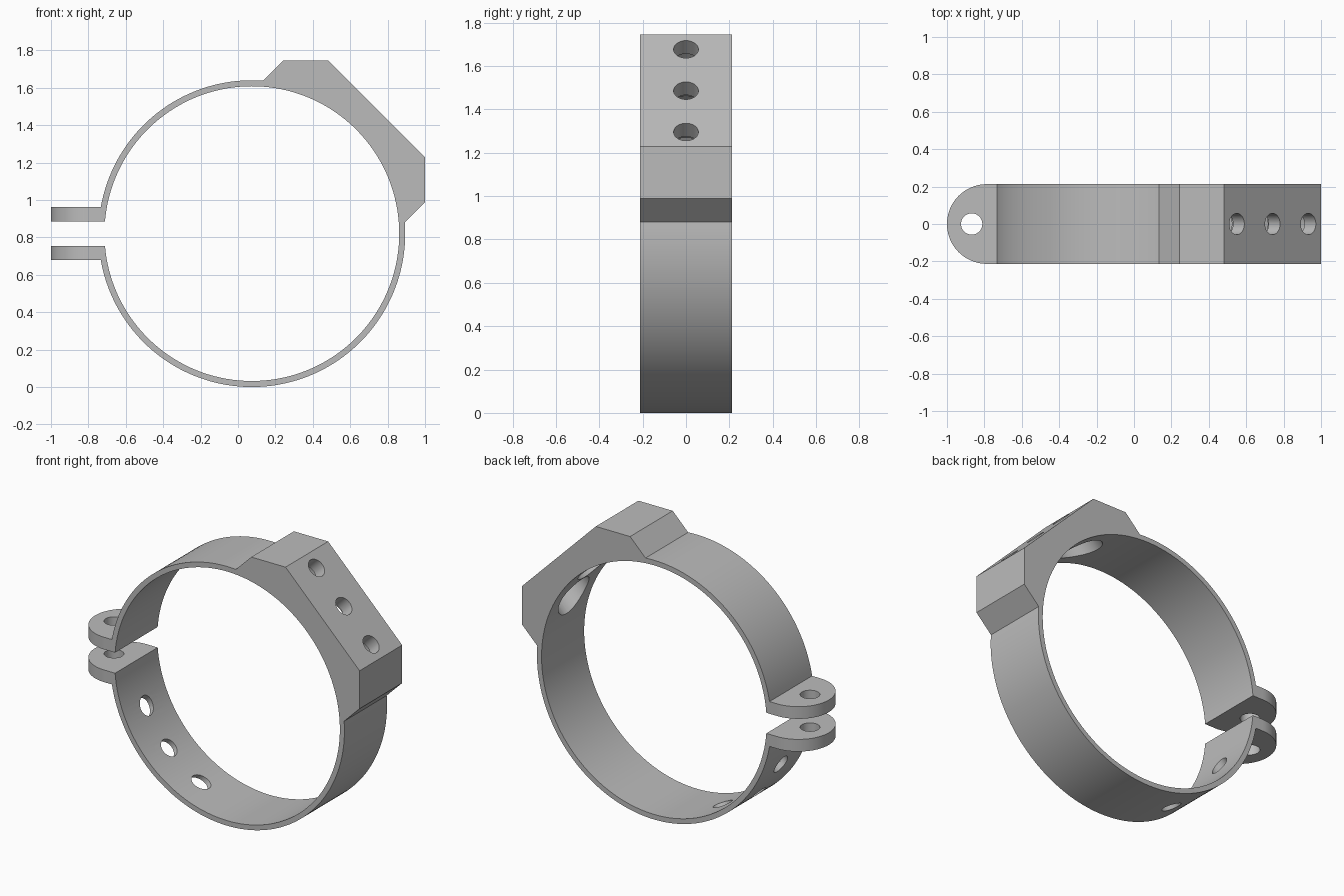
import bpy, bmesh, math
from mathutils import Matrix, Vector

cube = bpy.data.objects.get("Cube")
if cube:
    bpy.data.objects.remove(cube, do_unlink=True)

CX, CZ = 0.074, 0.82          # ring centre
R_OUT, R_IN = 0.82, 0.788     # band radii
HALF = 0.213                  # half width of the band
GAP, LUG = 0.065, 0.142       # lug inner and outer heights from centre
HOLE, BORE = 0.057, 0.13      # screw hole and nut recess radii

grey = bpy.data.materials.new("grey metal")
grey.use_nodes = True
grey.diffuse_color = (0.5, 0.5, 0.5, 1)
grey.node_tree.nodes["Principled BSDF"].inputs["Base Color"].default_value = (0.5, 0.5, 0.5, 1)


def arc(r, a, b, n, cx=0, cy=0):
    """Points on an arc from angle a to angle b."""
    return [(cx + r * math.cos(a + (b - a) * i / n),
             cy + r * math.sin(a + (b - a) * i / n)) for i in range(n + 1)]


def prism(name, outline, depth, matrix):
    """Extrude a flat outline along local z and place it."""
    bm = bmesh.new()
    face = bm.faces.new([bm.verts.new((x, y, 0)) for x, y in outline])
    moved = bmesh.ops.extrude_face_region(bm, geom=[face])["geom"]
    bmesh.ops.translate(bm, vec=(0, 0, depth),
                        verts=[v for v in moved if isinstance(v, bmesh.types.BMVert)])
    bmesh.ops.recalc_face_normals(bm, faces=bm.faces)
    bm.transform(matrix)
    mesh = bpy.data.meshes.new(name)
    bm.to_mesh(mesh)
    bm.free()
    obj = bpy.data.objects.new(name, mesh)
    bpy.context.collection.objects.link(obj)
    mesh.materials.append(grey)
    return obj


def rod(name, r, start, direction, length):
    """Round cutter from a start point along a direction."""
    turn = Vector(direction).to_track_quat('Z', 'Y').to_matrix().to_4x4()
    return prism(name, arc(r, 0, math.tau * 47 / 48, 47), length,
                 Matrix.Translation(start) @ turn)


def boolean(target, cutter, operation):
    """Apply a boolean, then remove the cutter."""
    mod = target.modifiers.new("cut", 'BOOLEAN')
    mod.operation, mod.solver, mod.object = operation, 'EXACT', cutter
    cutter.hide_render = True
    bpy.context.view_layer.objects.active = target
    bpy.ops.object.modifier_apply(modifier=mod.name)
    bpy.data.objects.remove(cutter, do_unlink=True)


# Side outline: band, mounting block and two clamp lugs
lug_a = math.asin(LUG / R_OUT)
gap_a = math.asin(GAP / R_IN)
block = [(0.168, 0.925), (0.408, 0.925), (0.926, 0.408), (0.926, 0.168)]
block_a = math.atan2(0.818, 0.06)
outline = [(-1.1, GAP), (-1.1, LUG)]
outline += arc(R_OUT, math.pi - lug_a, block_a, 36)
outline += block
outline += arc(R_OUT, math.pi / 2 - block_a, lug_a - math.pi, 84)
outline += [(-1.1, -LUG), (-1.1, -GAP)]
outline += arc(R_IN, gap_a - math.pi, math.pi - gap_a, 144)
upright = Matrix.Translation((CX, 0.3, CZ)) @ Matrix.Rotation(math.pi / 2, 4, 'X')
clamp = prism("ring_clamp", outline, 0.6, upright)

# Trim to width and round the lug ends in plan
plan = arc(HALF, math.pi / 2, math.pi * 1.5, 40, cx=HALF - 1) + [(1.3, -HALF), (1.3, HALF)]
boolean(clamp, prism("plan_trim", plan, 2.4, Matrix.Translation((0, 0, -0.3))), 'INTERSECT')

# Bolt hole through both lugs
boolean(clamp, rod("lug_hole", HOLE, (-0.868, 0, 0.4), (0, 0, 1), 0.8), 'DIFFERENCE')

# Three screw holes through block and opposite band, with recesses inside the block
axis = Vector((1, 0, 1)).normalized()
side = Vector((1, 0, -1)).normalized()
centre = Vector((CX, 0, CZ))
for offset in (-0.27, 0, 0.27):
    base = centre + side * offset
    boolean(clamp, rod("screw_hole", HOLE, base - axis * 1.2, axis, 2.4), 'DIFFERENCE')
    boolean(clamp, rod("nut_recess", BORE, base + axis * 0.3, axis, 0.557), 'DIFFERENCE')

# Smooth curved walls, keep edges crisp
bpy.ops.object.select_all(action='DESELECT')
clamp.select_set(True)
bpy.context.view_layer.objects.active = clamp
bpy.ops.object.shade_smooth_by_angle(angle=math.radians(25))
